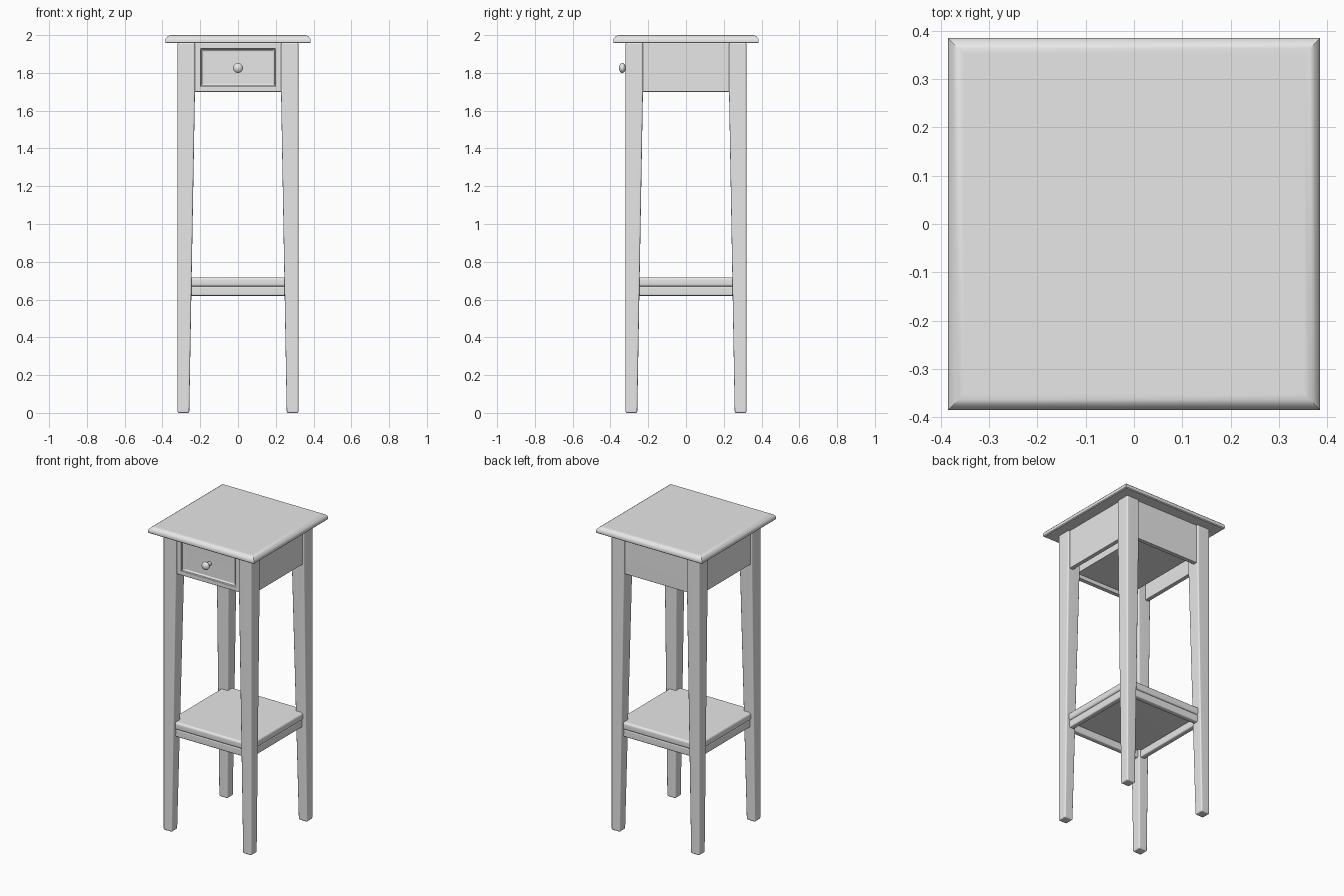
import bpy, bmesh
from math import radians, pi
from mathutils import Matrix

cube = bpy.data.objects.get("Cube")
if cube:
    bpy.data.objects.remove(cube, do_unlink=True)

# Single plain grey finish
grey = bpy.data.materials.new("plain_grey")
grey.use_nodes = True
grey.diffuse_color = (0.8, 0.8, 0.8, 1)
grey.node_tree.nodes["Principled BSDF"].inputs["Base Color"].default_value = (0.8, 0.8, 0.8, 1)


def finish(name, bm, bevel=0.0, segments=3):
    """Round the edges, turn the bmesh into an object and shade it."""
    bmesh.ops.recalc_face_normals(bm, faces=bm.faces)
    if bevel:
        bmesh.ops.bevel(bm, geom=[e for e in bm.edges if e.calc_face_angle(0) > 0.5],
                        offset=bevel, segments=segments, profile=0.5,
                        affect='EDGES', clamp_overlap=True)
    mesh = bpy.data.meshes.new(name)
    bm.to_mesh(mesh)
    bm.free()
    mesh.materials.append(grey)
    obj = bpy.data.objects.new(name, mesh)
    bpy.context.collection.objects.link(obj)
    bpy.ops.object.select_all(action='DESELECT')
    obj.select_set(True)
    bpy.context.view_layer.objects.active = obj
    bpy.ops.object.shade_smooth_by_angle(angle=radians(40))
    weighted = obj.modifiers.new("weighted_normals", 'WEIGHTED_NORMAL')
    weighted.keep_sharp = True
    return obj


def loft(name, rings, bevel=0.0):
    """Stack rectangles (x0, x1, y0, y1, z) into a closed solid."""
    bm = bmesh.new()
    loops = []
    for x0, x1, y0, y1, z in rings:
        corners = ((x0, y0), (x1, y0), (x1, y1), (x0, y1))
        loops.append([bm.verts.new((x, y, z)) for x, y in corners])
    for low, high in zip(loops, loops[1:]):
        for i in range(4):
            j = (i + 1) % 4
            bm.faces.new((low[i], low[j], high[j], high[i]))
    bm.faces.new(loops[0])
    bm.faces.new(loops[-1])
    return finish(name, bm, bevel)


def box(name, x0, x1, y0, y1, z0, z1, bevel=0.0):
    return loft(name, [(x0, x1, y0, y1, z0), (x0, x1, y0, y1, z1)], bevel)


def square(r, z):
    return (-r, r, -r, r, z)


# Table top with a rounded upper edge
top_profile = [(0.38, 1.957), (0.385, 1.962), (0.385, 1.974), (0.382, 1.983),
               (0.374, 1.992), (0.364, 1.998), (0.352, 2.0)]
loft("table_top", [square(r, z) for r, z in top_profile])

# Four legs, straight outside and tapered on the inner faces
LEG = 0.32
for side, sx in (("right", -1), ("left", 1)):
    for end, sy in (("front", -1), ("back", 1)):
        rings = []
        for inner, z in ((0.258, 0), (0.228, 1.7), (0.228, 1.96)):
            rings.append((sx * inner, sx * LEG, sy * inner, sy * LEG, z))
        loft(f"{end}_{side}_leg", rings, 0.008)

# Side and back aprons
OUT, IN, LOW, HIGH = 0.308, 0.28, 1.7, 1.96
box("left_apron", IN, OUT, -0.24, 0.24, LOW, HIGH, 0.004)
box("right_apron", -OUT, -IN, -0.24, 0.24, LOW, HIGH, 0.004)
box("back_apron", -0.24, 0.24, IN, OUT, LOW, HIGH, 0.004)

# Front frame around the drawer
box("front_lower_rail", -0.24, 0.24, -OUT, -IN, LOW, 1.729, 0.004)
box("front_upper_rail", -0.24, 0.24, -OUT, -IN, 1.927, HIGH, 0.004)
for side, s in (("right", -1), ("left", 1)):
    box(f"front_{side}_stile", s * 0.196, s * 0.24, -OUT, -IN, LOW, HIGH, 0.004)

# Drawer: box body and a raised front panel
box("drawer_body", -0.2, 0.2, -0.29, 0.27, 1.732, 1.935)
bm = bmesh.new()
bmesh.ops.create_cube(bm, size=1)
bmesh.ops.transform(bm, verts=bm.verts, matrix=Matrix.Translation((0, -0.292, 1.828))
                    @ Matrix.Diagonal((0.386, 0.02, 0.192, 1)))
bm.normal_update()
front = [f for f in bm.faces if f.normal.y < -0.9]
bmesh.ops.inset_region(bm, faces=front, thickness=0.012, depth=-0.008)
finish("drawer_front", bm, 0.002, 2)

# Drawer knob and its stem
bm = bmesh.new()
bmesh.ops.create_uvsphere(bm, u_segments=20, v_segments=12, radius=0.026)
bmesh.ops.transform(bm, verts=bm.verts, matrix=Matrix.Translation((0, -0.337, 1.826))
                    @ Matrix.Rotation(pi / 2, 4, 'X') @ Matrix.Diagonal((1, 1, 0.7, 1)))
finish("knob", bm)
bm = bmesh.new()
bmesh.ops.create_cone(bm, cap_ends=True, segments=16, radius1=0.013, radius2=0.013, depth=0.045)
bmesh.ops.transform(bm, verts=bm.verts, matrix=Matrix.Translation((0, -0.31, 1.826))
                    @ Matrix.Rotation(pi / 2, 4, 'X'))
finish("knob_stem", bm)

# Lower shelf board with rounded edges
shelf = 0.3
loft("shelf_board", [square(shelf, 0.668), square(shelf, 0.718)], 0.014)

# Open frame under the shelf
FO, FI = 0.294, 0.258
for name, s in (("front", -1), ("back", 1)):
    box(f"shelf_{name}_rail", -0.27, 0.27, s * FI, s * FO, 0.62, 0.67, 0.008)
for name, s in (("right", -1), ("left", 1)):
    box(f"shelf_{name}_rail", s * FI, s * FO, -0.27, 0.27, 0.62, 0.67, 0.008)
